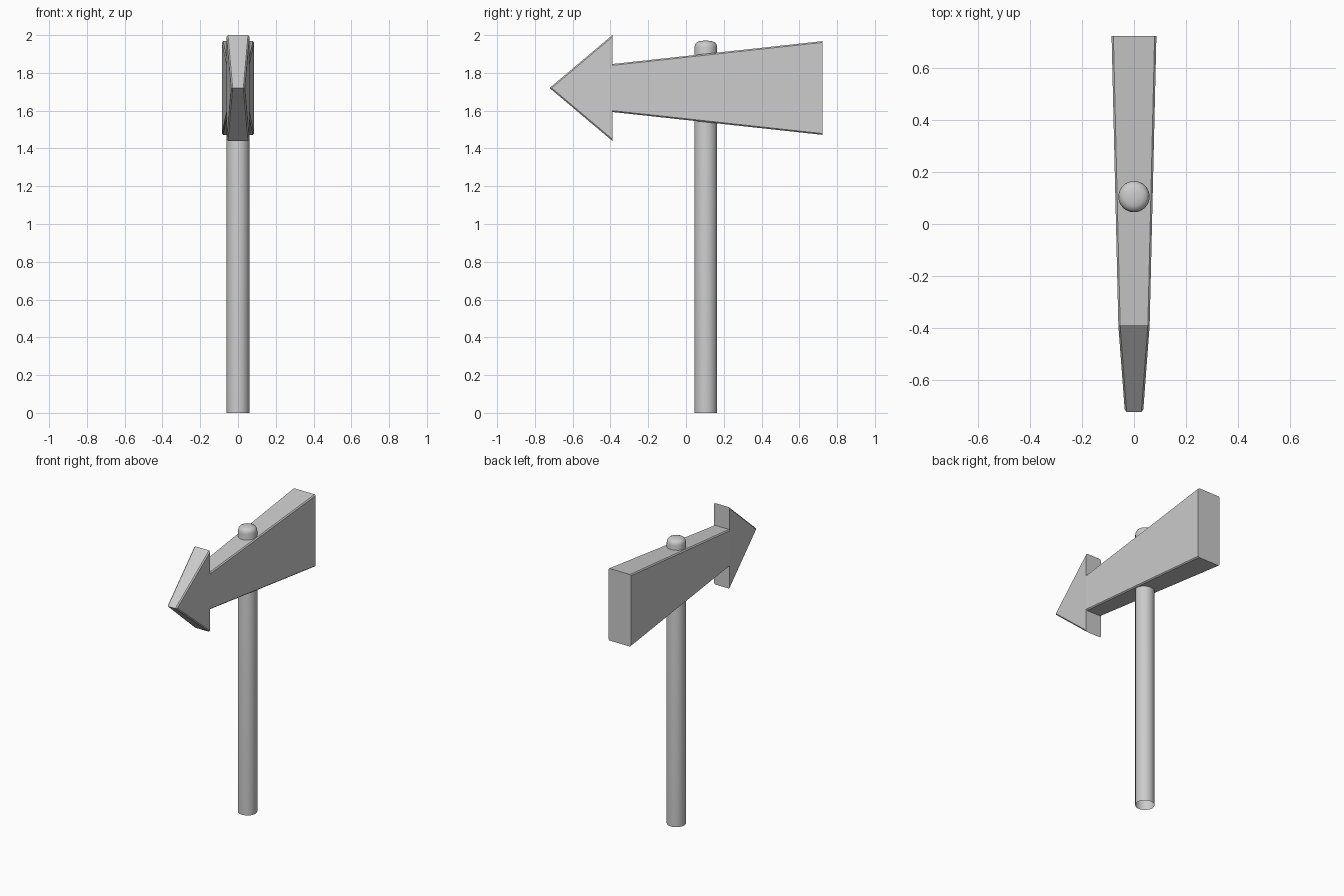
import bpy, bmesh, math

if "Cube" in bpy.data.objects:
    bpy.data.objects.remove(bpy.data.objects["Cube"])

CHAMFER = 0.007
NECK = -0.39


def finish(bm, name, smooth=False):
    bmesh.ops.recalc_face_normals(bm, faces=bm.faces[:])
    me = bpy.data.meshes.new(name)
    bm.to_mesh(me)
    bm.free()
    ob = bpy.data.objects.new(name, me)
    bpy.context.collection.objects.link(ob)
    if smooth:
        bpy.ops.object.select_all(action='DESELECT')
        ob.select_set(True)
        bpy.context.view_layer.objects.active = ob
        bpy.ops.object.shade_smooth_by_angle(angle=math.radians(40))
    return ob


def board(profile):
    """Prism across x from (y, z, half thickness) points, long edges chamfered."""
    bm = bmesh.new()
    left = [bm.verts.new((-t, y, z)) for y, z, t in profile]
    right = [bm.verts.new((t, y, z)) for y, z, t in profile]
    bm.faces.new(left)
    bm.faces.new(right[::-1])
    n = len(profile)
    for i in range(n):
        j = (i + 1) % n
        bm.faces.new((left[i], left[j], right[j], right[i]))
    bmesh.ops.recalc_face_normals(bm, faces=bm.faces[:])
    sloped = [e for e in bm.edges
              if e.verts[0].co.x * e.verts[1].co.x > 0
              and abs(e.verts[0].co.y - e.verts[1].co.y) > 0.01]
    bmesh.ops.bevel(bm, geom=sloped, offset=CHAMFER, offset_type='OFFSET',
                    segments=1, profile=0.5, affect='EDGES')
    return bm


# Arrow head: thins towards the tip
finish(board([(-0.722, 1.72, 0.035), (NECK, 2.0, 0.06), (NECK, 1.44, 0.06)]),
       "arrow_head")

# Sign board: flares in height and thickness towards the back
bm = board([(NECK, 1.847, 0.06), (0.722, 1.968, 0.086),
            (0.722, 1.472, 0.086), (NECK, 1.593, 0.06)])
hidden = [f for f in bm.faces if all(abs(v.co.y - NECK) < 0.004 for v in f.verts)]
bmesh.ops.delete(bm, geom=hidden, context='FACES')
finish(bm, "sign_board")

# Post: open at the bottom, rounded at the top
bm = bmesh.new()
outline = [(0.06, 0), (0.06, 1.935), (0.057, 1.95), (0.049, 1.961),
           (0.036, 1.967), (0.018, 1.97), (0, 1.971)]
pts = [bm.verts.new((r, 0.105, z)) for r, z in outline]
edges = [bm.edges.new(p) for p in zip(pts, pts[1:])]
bmesh.ops.spin(bm, geom=pts + edges, cent=(0, 0.105, 0), axis=(0, 0, 1),
               angle=2 * math.pi, steps=32, use_merge=True)
bmesh.ops.remove_doubles(bm, verts=bm.verts[:], dist=1e-4)
finish(bm, "post", smooth=True)
